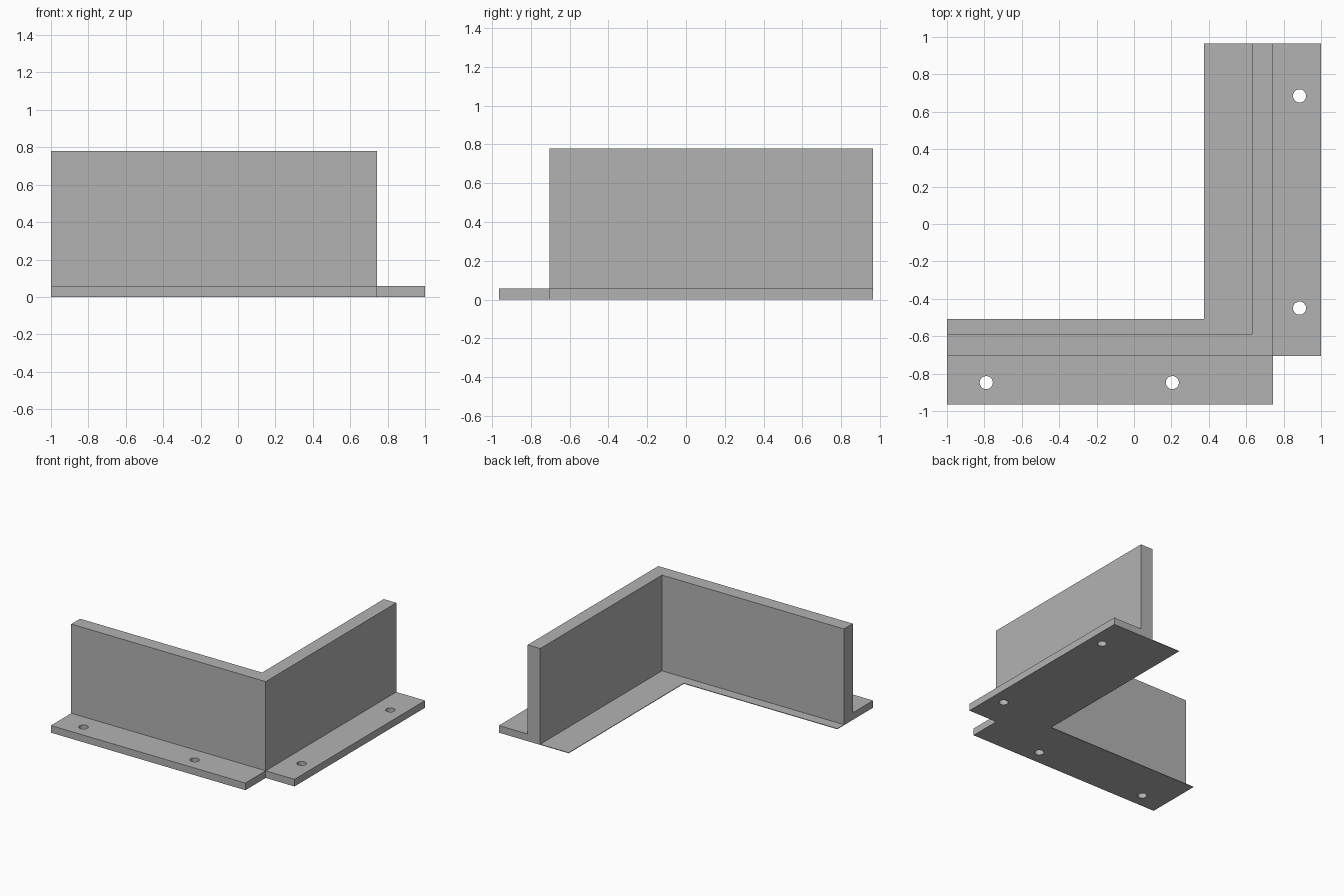
import bpy
import bmesh

cube = bpy.data.objects.get("Cube")
if cube:
    bpy.data.objects.remove(cube, do_unlink=True)

grey = bpy.data.materials.new("plain grey")
grey.use_nodes = True
colour = (0.45, 0.45, 0.45, 1)
grey.diffuse_color = colour
grey.node_tree.nodes["Principled BSDF"].inputs["Base Color"].default_value = colour

LEFT, RIGHT, FRONT, BACK = -1.0, 1.0, -0.965, 0.965
WALL_X, WALL_Y = 0.742, -0.705      # outer faces of the wall
INNER_X, INNER_Y = 0.63, -0.592     # inner faces of the wall
LIP_X, LIP_Y = 0.375, -0.508        # edges of the inner lip
HEIGHT, FLANGE, LIP = 0.78, 0.058, 0.005


def prism(name, outline, height):
    """Extrude a counter-clockwise floor outline upwards."""
    bm = bmesh.new()
    base = bm.faces.new([bm.verts.new((x, y, 0)) for x, y in outline])
    top = bmesh.ops.extrude_face_region(bm, geom=[base], use_keep_orig=True)
    verts = [v for v in top["geom"] if isinstance(v, bmesh.types.BMVert)]
    bmesh.ops.translate(bm, verts=verts, vec=(0, 0, height))
    bmesh.ops.recalc_face_normals(bm, faces=bm.faces)
    mesh = bpy.data.meshes.new(name)
    bm.to_mesh(mesh)
    bm.free()
    mesh.materials.append(grey)
    obj = bpy.data.objects.new(name, mesh)
    bpy.context.collection.objects.link(obj)
    return obj


def angle(name, ox, oy, ix, iy, height):
    """L-shaped part between an outer and an inner corner."""
    return prism(name, [(LEFT, oy), (ox, oy), (ox, BACK), (ix, BACK),
                        (ix, iy), (LEFT, iy)], height)


def flange(name, x0, y0, x1, y1, holes):
    """Rectangular plate with round screw holes."""
    plate = prism(name, [(x0, y0), (x1, y0), (x1, y1), (x0, y1)], FLANGE)
    for x, y in holes:
        bpy.ops.mesh.primitive_cylinder_add(vertices=32, radius=0.035, depth=0.3,
                                            location=(x, y, FLANGE / 2))
        cutter = bpy.context.object
        cutter.name = "hole_cutter"
        cutter.data.materials.append(grey)
        mod = plate.modifiers.new("screw hole", "BOOLEAN")
        mod.operation = "DIFFERENCE"
        mod.solver = "EXACT"
        mod.object = cutter
        bpy.context.view_layer.objects.active = plate
        bpy.ops.object.modifier_apply(modifier=mod.name)
        bpy.data.objects.remove(cutter, do_unlink=True)


# Upright corner wall and the thin lip along its inside
angle("corner_wall", WALL_X, WALL_Y, INNER_X, INNER_Y, HEIGHT)
angle("inner_lip", INNER_X, INNER_Y, LIP_X, LIP_Y, LIP)

# Outer mounting flanges
flange("front_flange", LEFT, FRONT, WALL_X, WALL_Y, [(-0.79, -0.848), (0.205, -0.848)])
flange("left_flange", WALL_X, WALL_Y, RIGHT, BACK, [(0.885, 0.685), (0.885, -0.45)])
